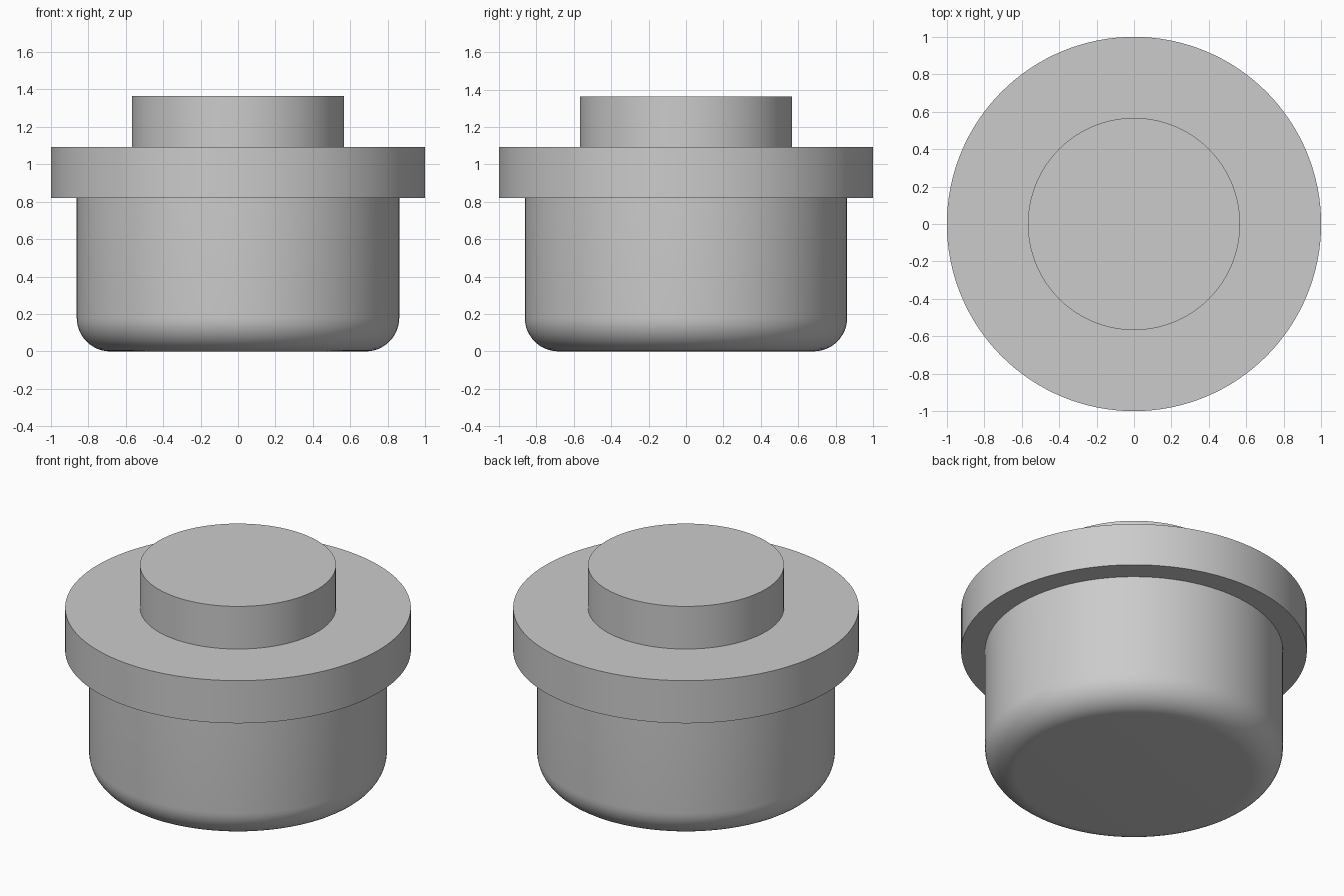
import bpy, bmesh, math

if "Cube" in bpy.data.objects:
    bpy.data.objects.remove(bpy.data.objects["Cube"])

SEGMENTS = 128
BODY_R, FLANGE_R, KNOB_R = 0.862, 1.0, 0.567
FLANGE_Z, KNOB_Z, TOP_Z = 0.82, 1.092, 1.364
FILLET = 0.18

grey = bpy.data.materials.new("plain grey")
grey.diffuse_color = (0.6, 0.6, 0.6, 1.0)
grey.use_nodes = True
grey.node_tree.nodes["Principled BSDF"].inputs["Base Color"].default_value = grey.diffuse_color


def lathe(name, profile):
    """Spin an (r, z) profile, listed bottom to top, around the z axis."""
    bm = bmesh.new()
    rings = []
    for r, z in profile:
        if r == 0:
            rings.append([bm.verts.new((0, 0, z))] * SEGMENTS)
        else:
            angles = [math.tau * i / SEGMENTS for i in range(SEGMENTS)]
            rings.append([bm.verts.new((r * math.cos(a), r * math.sin(a), z)) for a in angles])
    for low, high in zip(rings, rings[1:]):
        for i in range(SEGMENTS):
            j = (i + 1) % SEGMENTS
            corners = dict.fromkeys((low[i], low[j], high[j], high[i]))
            bm.faces.new(list(corners))
    mesh = bpy.data.meshes.new(name)
    bm.to_mesh(mesh)
    bm.free()
    mesh.materials.append(grey)
    obj = bpy.data.objects.new(name, mesh)
    bpy.context.collection.objects.link(obj)
    bpy.ops.object.select_all(action='DESELECT')
    obj.select_set(True)
    bpy.context.view_layer.objects.active = obj
    bpy.ops.object.shade_smooth_by_angle(angle=math.radians(30))
    return obj


# Cylindrical body with a rounded bottom edge
fillet = []
for k in range(13):
    a = math.pi / 2 * k / 12
    fillet.append((BODY_R - FILLET + FILLET * math.sin(a), FILLET - FILLET * math.cos(a)))
lathe("body", [(0, 0)] + fillet + [(BODY_R, FLANGE_Z)])

# Wide flange around the top of the body
lathe("flange", [(BODY_R, FLANGE_Z), (FLANGE_R, FLANGE_Z), (FLANGE_R, KNOB_Z), (KNOB_R, KNOB_Z)])

# Raised knob on top
lathe("knob", [(KNOB_R, KNOB_Z), (KNOB_R, TOP_Z), (0, TOP_Z)])
